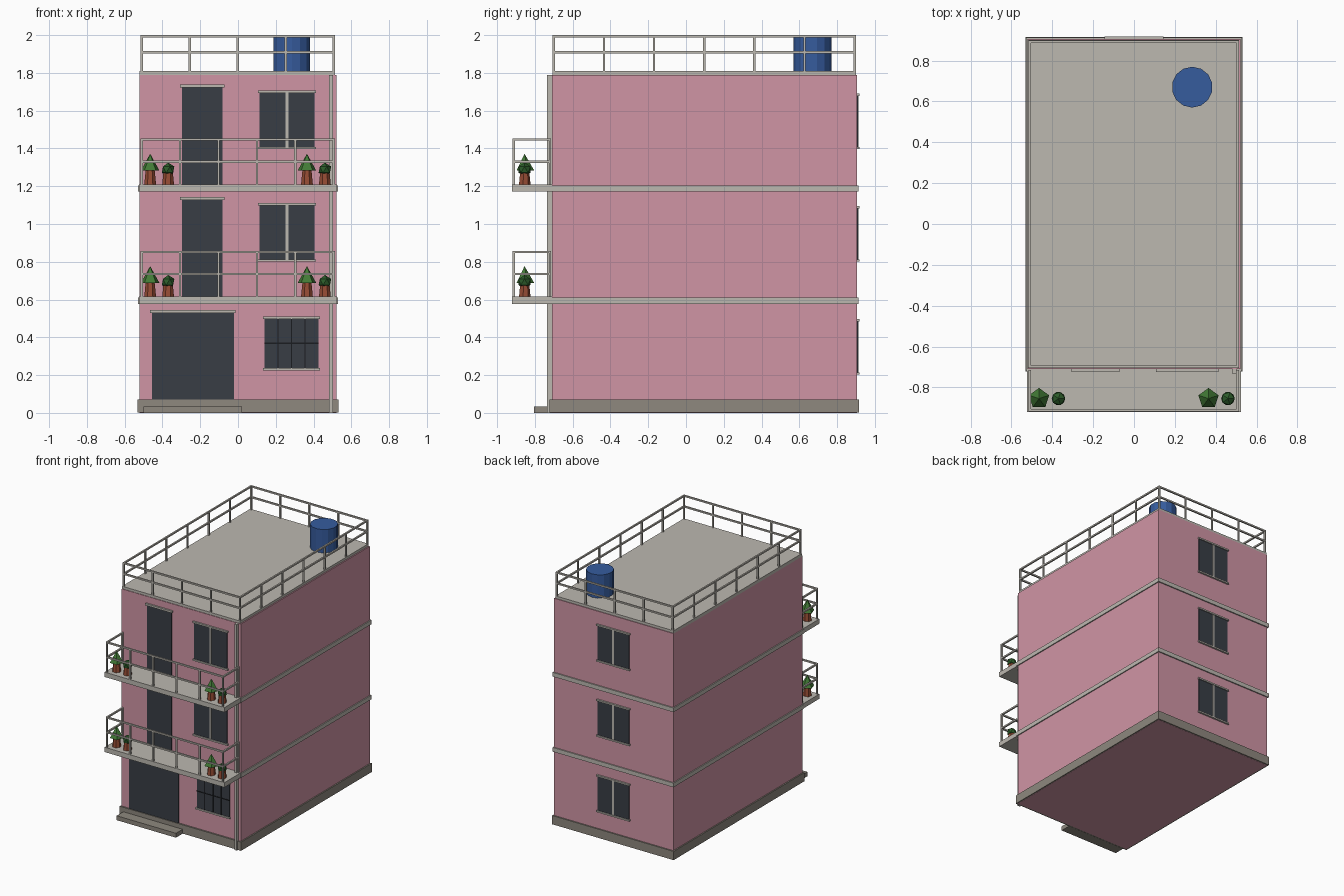
import bpy
import bmesh
from mathutils import Matrix, Vector

default_cube = bpy.data.objects.get("Cube")
if default_cube:
    bpy.data.objects.remove(default_cube, do_unlink=True)


def linear(channel):
    value = channel / 255
    return value / 12.92 if value <= 0.04045 else ((value + 0.055) / 1.055) ** 2.4


def make_material(name, red, green, blue):
    colour = (linear(red), linear(green), linear(blue), 1)
    material = bpy.data.materials.new(name)
    material.use_nodes = True
    material.diffuse_color = colour
    material.node_tree.nodes["Principled BSDF"].inputs["Base Color"].default_value = colour
    return material


pink = make_material("pink plaster", 208, 149, 165)
concrete = make_material("pale concrete", 188, 184, 176)
plinth_grey = make_material("plinth grey", 142, 136, 126)
glass = make_material("dark glass", 56, 61, 69)
iron = make_material("black iron", 26, 28, 32)
tank_blue = make_material("tank blue", 54, 92, 158)
terracotta = make_material("terracotta", 150, 76, 52)
leaf = make_material("leaf green", 66, 122, 54)
dark_leaf = make_material("dark leaf green", 44, 92, 42)


def finish(name, bm, material):
    mesh = bpy.data.meshes.new(name)
    bm.to_mesh(mesh)
    bm.free()
    mesh.materials.append(material)
    obj = bpy.data.objects.new(name, mesh)
    bpy.context.collection.objects.link(obj)
    return obj


def add_box(bm, low, high):
    low, high = Vector(low), Vector(high)
    size = Matrix.Diagonal((high - low).to_4d())
    size[3][3] = 1
    bmesh.ops.create_cube(bm, size=1, matrix=Matrix.Translation((low + high) / 2) @ size)


def box(name, material, low, high):
    bm = bmesh.new()
    add_box(bm, low, high)
    return finish(name, bm, material)


def cone(name, material, sides, bottom, top, x, y, low, high):
    bm = bmesh.new()
    bmesh.ops.create_cone(bm, cap_ends=True, segments=sides, radius1=bottom, radius2=top,
                          depth=high - low, matrix=Matrix.Translation((x, y, (low + high) / 2)))
    return finish(name, bm, material)


def railing(name, corners, counts, floor, middle, top):
    """Square posts and two rails along a path; counts gives the bays of each run."""
    bm = bmesh.new()
    half = 0.006
    pad = Vector((half, half))
    for start, end, count in zip(corners, corners[1:], counts):
        start, end = Vector(start), Vector(end)
        for i in range(count + 1):
            spot = start.lerp(end, i / count)
            add_box(bm, (*(spot - pad), floor), (*(spot + pad), top))
        low = Vector(map(min, start, end)) - pad
        high = Vector(map(max, start, end)) + pad
        for height in (middle, top):
            add_box(bm, (*low, height - 2 * half), (*high, height))
    return finish(name, bm, concrete)


FRONT, BACK, SIDE = -0.71, 0.905, 0.522


def plate(name, material, wall, left, right, low, high, depth):
    """Thin plate standing out from the front or back wall."""
    outer = wall + depth * (1 if wall > 0 else -1)
    return box(name, material, (left, min(wall, outer), low), (right, max(wall, outer), high))


def window(name, wall, left, right, low, high, mullion=True):
    plate(name + "_glass", glass, wall, left, right, low, high, 0.006)
    for part, z in (("sill", low - 0.012), ("lintel", high)):
        plate(name + "_" + part, concrete, wall, left - 0.008, right + 0.008, z, z + 0.012, 0.014)
    if mullion:
        centre = (left + right) / 2
        plate(name + "_mullion", concrete, wall, centre - 0.008, centre + 0.008, low, high, 0.009)


def door(name, left, right, low, high):
    plate(name + "_panel", glass, FRONT, left, right, low, high, 0.006)
    plate(name + "_lintel", concrete, FRONT, left - 0.01, right + 0.01, high, high + 0.015, 0.014)


# Main walls, plinth, entrance step and roof
box("walls", pink, (-SIDE, FRONT, 0), (SIDE, BACK, 1.79))
box("plinth", plinth_grey, (-0.532, -0.722, 0.001), (0.532, 0.915, 0.07))
box("entrance_step", plinth_grey, (-0.5, -0.805, 0), (0.02, -0.72, 0.035))
box("roof_slab", concrete, (-SIDE, -0.706, 1.785), (0.513, 0.9, 1.81))
railing("roof_railing", [(-0.51, -0.7), (0.507, -0.7), (0.507, 0.893), (-0.51, 0.893), (-0.51, -0.7)],
        (4, 6, 4, 6), 1.81, 1.915, 2)

# Water tank and drain pipe
cone("water_tank", tank_blue, 14, 0.1, 0.1, 0.285, 0.67, 1.81, 1.995)
box("drain_pipe", concrete, (0.483, -0.735, 0), (0.503, FRONT, 1.79))

# Ground floor openings
door("garage_door", -0.455, -0.022, 0.07, 0.53)
window("ground_window", FRONT, 0.14, 0.425, 0.237, 0.498, mullion=False)
for i in range(1, 4):
    x = 0.14 + i * 0.285 / 4
    plate("window_bar", iron, FRONT, x - 0.003, x + 0.003, 0.237, 0.498, 0.01)
plate("window_cross_bar", iron, FRONT, 0.14, 0.425, 0.366, 0.372, 0.01)

# Upper floors: band, balcony, openings and potted plants
for label, floor in (("first_floor", 0.615), ("second_floor", 1.21)):
    box(label + "_band", concrete, (-0.53, -0.72, floor - 0.038), (0.53, 0.914, floor - 0.005))
    box(label + "_balcony", concrete, (-0.525, -0.92, floor - 0.038), (0.525, FRONT, floor))
    railing(label + "_railing", [(-0.51, -0.72), (-0.51, -0.912), (0.507, -0.912), (0.507, -0.72)],
            (1, 5, 1), floor, floor + 0.126, floor + 0.243)
    door(label + "_door", -0.297, -0.082, floor, floor + 0.513)
    window(label + "_window", FRONT, 0.115, 0.405, floor + 0.198, floor + 0.484)

    for x in (-0.465, 0.365):
        y = -0.855
        cone(label + "_tree_pot", terracotta, 7, 0.032, 0.024, x, y, floor, floor + 0.08)
        cone(label + "_tree", leaf, 5, 0.052, 0, x, y, floor + 0.072, floor + 0.162)
        x += 0.095
        cone(label + "_bush_pot", terracotta, 7, 0.032, 0.026, x, y, floor, floor + 0.06)
        bm = bmesh.new()
        bmesh.ops.create_icosphere(bm, subdivisions=1, radius=0.037,
                                   matrix=Matrix.Translation((x, y, floor + 0.078)))
        finish(label + "_bush", bm, dark_leaf)

# Rear windows on every floor
for label, low in (("ground", 0.215), ("first_floor", 0.813), ("second_floor", 1.408)):
    window(label + "_rear_window", BACK, -0.137, 0.137, low, low + 0.27)
